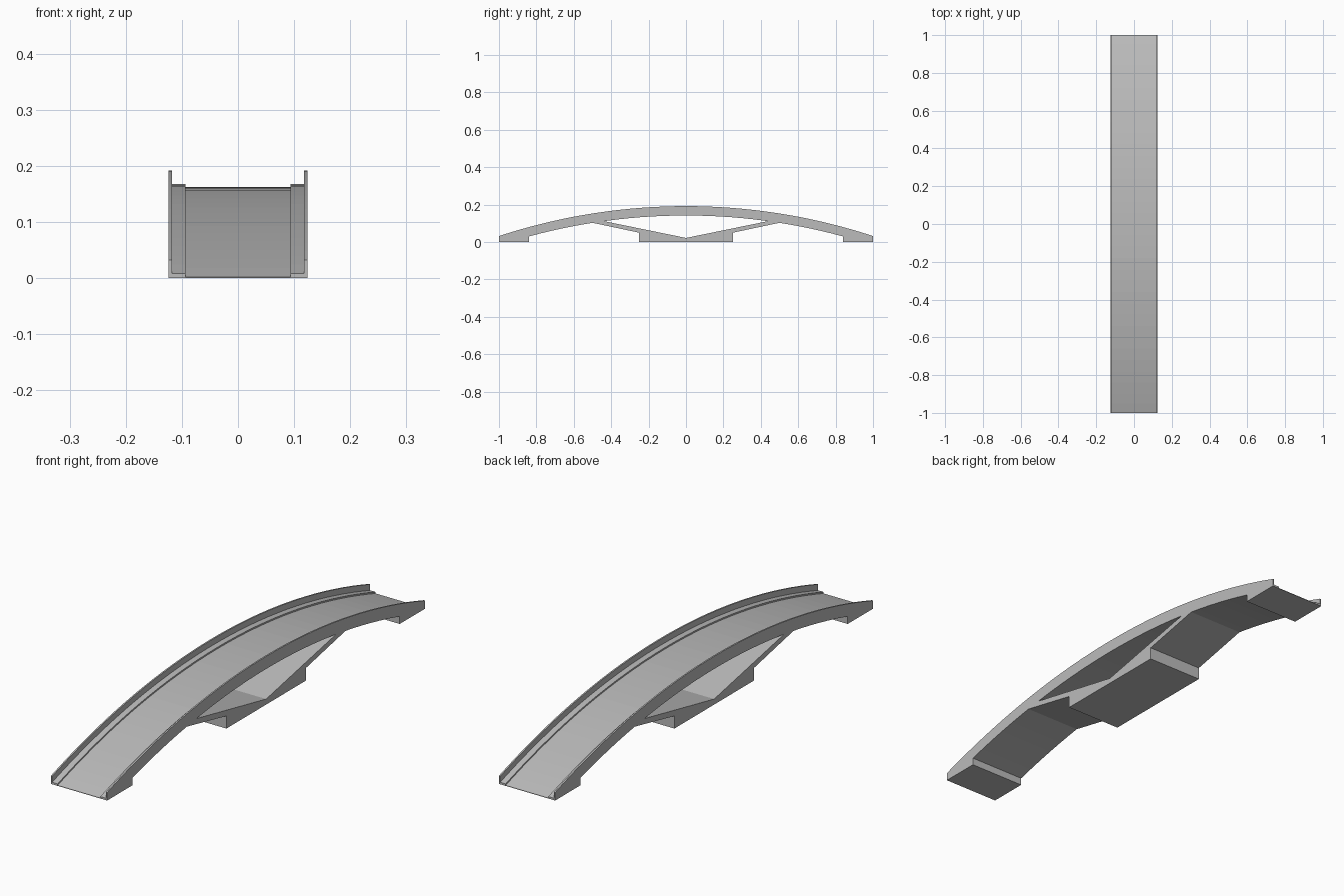
import bpy, bmesh, math

cube = bpy.data.objects.get("Cube")
if cube:
    bpy.data.objects.remove(cube)

grey = bpy.data.materials.new("stone grey")
grey.use_nodes = True
colour = (0.5, 0.5, 0.5, 1)
grey.diffuse_color = colour
grey.node_tree.nodes["Principled BSDF"].inputs["Base Color"].default_value = colour

RISE = 0.16                       # height of the road at mid span
RADIUS = (1 + RISE ** 2) / (2 * RISE)
WIDTH = 0.124                     # half width of the bridge
FOOT = 0.84                       # where the end feet begin


def road(y):
    """Height of the circular road surface."""
    return RISE + 0.002 - RADIUS + math.sqrt(RADIUS ** 2 - y ** 2)


def loft(name, rings):
    """Join equal rings of points into a closed, flat-faced solid."""
    bm = bmesh.new()
    rows = [[bm.verts.new(p) for p in ring] for ring in rings]
    for a, b in zip(rows, rows[1:]):
        for i in range(len(a)):
            j = (i + 1) % len(a)
            bm.faces.new((a[i], a[j], b[j], b[i]))
    bm.faces.new(rows[0])
    bm.faces.new(rows[-1][::-1])
    bmesh.ops.recalc_face_normals(bm, faces=bm.faces)
    mesh = bpy.data.meshes.new(name)
    bm.to_mesh(mesh)
    bm.free()
    mesh.materials.append(grey)
    obj = bpy.data.objects.new(name, mesh)
    bpy.context.collection.objects.link(obj)
    return obj


# Channel section: parapet, kerb, road, kerb, parapet, then the underside
def section(y, foot):
    z = road(y)
    base = 0 if foot else z - 0.02
    half = [(WIDTH, 0.03), (0.118, 0.03), (0.118, 0.006), (0.094, 0.006), (0.094, 0)]
    top = [(-x, y, z + h) for x, h in half] + [(x, y, z + h) for x, h in half[::-1]]
    return top + [(WIDTH, y, base), (-WIDTH, y, base)]


# Arched deck: feet at both ends with a sharp step up to the underside
end_steps = [1, 0.95, 0.9, FOOT]
span = [FOOT * (i / 14 - 1) for i in range(29)]
rings = [section(-y, True) for y in end_steps]
rings += [section(y, False) for y in span]
rings += [section(y, True) for y in end_steps[::-1]]
loft("arched_deck", rings)

# Central pier with two sloping struts
right_half = [(0.25, 0), (0.25, 0.05), (0.5, 0.103), (0.44, 0.112)]
profile = right_half + [(0, 0.022)] + [(-y, z) for y, z in right_half[::-1]]
loft("central_pier", [[(x, y, z) for y, z in profile] for x in (-WIDTH, WIDTH)])
